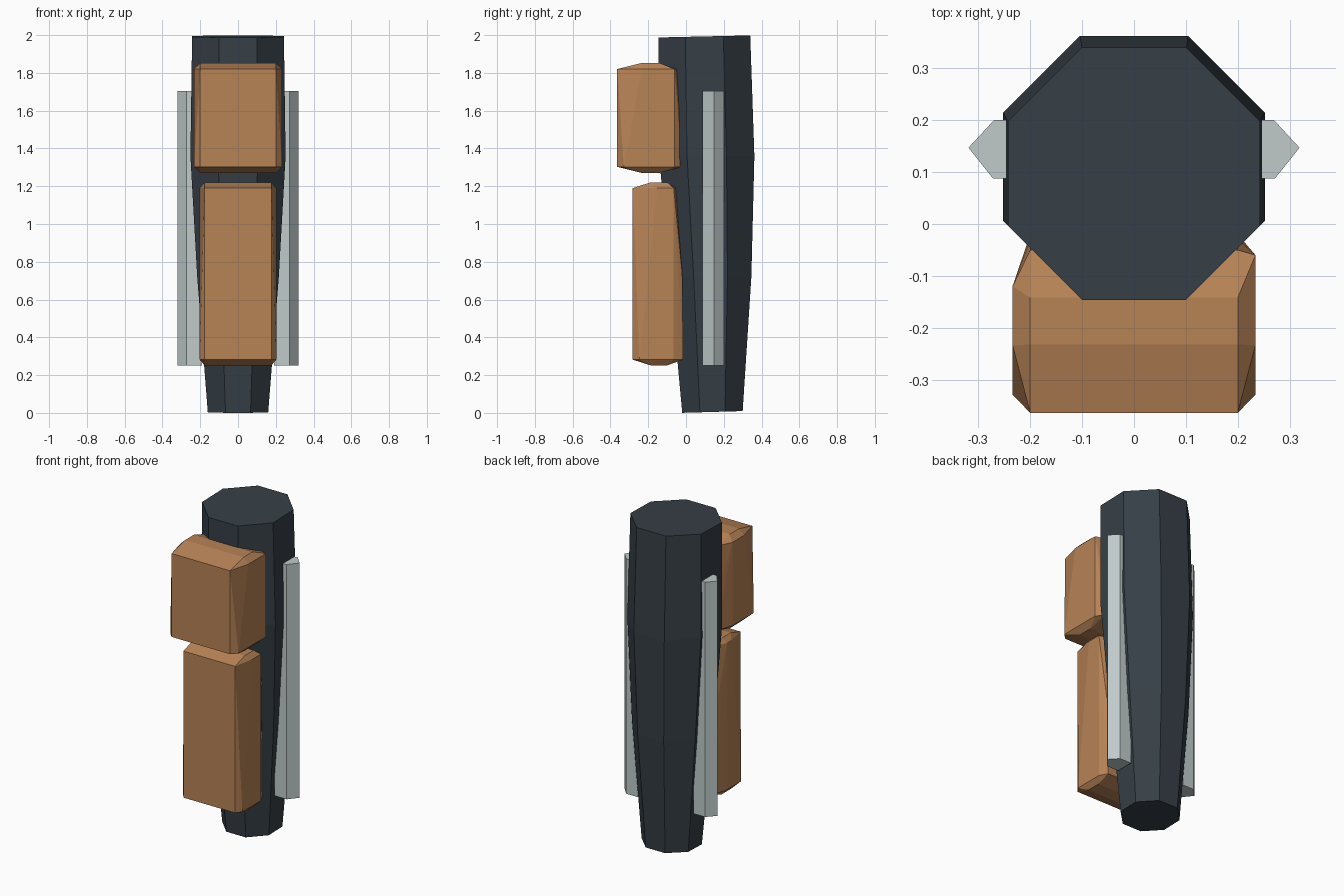
import bpy, bmesh, math

if "Cube" in bpy.data.objects:
    bpy.data.objects.remove(bpy.data.objects["Cube"])


def material(name, r, g, b):
    m = bpy.data.materials.new(name)
    m.diffuse_color = [(c / 255) ** 2.2 for c in (r, g, b)] + [1]
    m.use_nodes = True
    m.node_tree.nodes["Principled BSDF"].inputs["Base Color"].default_value = m.diffuse_color
    return m


DARK = material("dark slate", 57, 65, 72)
TAN = material("tan leather", 182, 130, 87)
GREY = material("pale grey", 190, 201, 201)


def finish(name, bm, mat):
    bmesh.ops.recalc_face_normals(bm, faces=bm.faces)
    me = bpy.data.meshes.new(name)
    bm.to_mesh(me)
    bm.free()
    me.materials.append(mat)
    bpy.context.collection.objects.link(bpy.data.objects.new(name, me))


def loft(name, rings, mat):
    """Skin a list of equal-length point rings and cap both ends."""
    bm = bmesh.new()
    rows = [[bm.verts.new(p) for p in ring] for ring in rings]
    n = len(rows[0])
    for a, b in zip(rows, rows[1:]):
        for i in range(n):
            j = (i + 1) % n
            bm.faces.new((a[i], a[j], b[j], b[i]))
    bm.faces.new(rows[0][::-1])
    bm.faces.new(rows[-1])
    finish(name, bm, mat)


def octagon(z, half, cy, tilt):
    r = half / math.cos(math.pi / 8)
    pts = []
    for k in range(8):
        a = math.pi / 8 + k * math.pi / 4
        s = math.sin(a)
        pts.append((r * math.cos(a), cy + r * s, z + tilt * s))
    return pts


# Tapered eight-sided body, slightly tilted at both ends
loft("body", [octagon(0.005, 0.16, 0.14, 0.005),
              octagon(0.72, 0.216, 0.13, 0),
              octagon(1.36, 0.252, 0.11, 0),
              octagon(1.993, 0.243, 0.097, 0.006)], DARK)

# Long side rails, mirrored left and right
profile = [(0.19, 0.088), (0.272, 0.088), (0.319, 0.147), (0.27, 0.2), (0.19, 0.2)]
for side, label in ((-1, "left"), (1, "right")):
    loft(label + "_rail", [[(side * x, y, z) for x, y in profile]
                           for z in (0.25, 1.705)], GREY)


def pouch(name, half, inset, front, z0, z1, bulge, back_low, back_mid, back_top):
    """Box pouch with chamfered sides and a low ridge above and below."""
    w = half - inset
    zm = (z0 + z1) / 2
    mid = (front + back_low) / 2
    pts = []
    for s in (-1, 1):
        for z, back in ((z0, back_low), (zm, back_mid), (z1, back_top)):
            pts.append((s * w, back, z))
        for z in (z0, z1):
            pts.append((s * w, front, z))
            # widest points of the flanks
            pts.append((s * half, front + (0.13 if z == z1 else 0.035), z))
            pts.append((s * half, back_low - 0.10 if s < 0 else back_top - 0.01, z))
        # top and bottom ridges
        for y in (mid - 0.04, mid + 0.05):
            pts.append((s * w, y, z1 + bulge))
            pts.append((s * w, y, z0 - bulge))
    bm = bmesh.new()
    for p in pts:
        bm.verts.new(p)
    res = bmesh.ops.convex_hull(bm, input=bm.verts)
    junk = [v for v in bm.verts if not v.link_faces]
    bmesh.ops.delete(bm, geom=junk, context='VERTS')
    bmesh.ops.dissolve_limit(bm, angle_limit=0.02, verts=bm.verts, edges=bm.edges)
    finish(name, bm, TAN)


# Two pouches stacked on the front
pouch("upper_pouch", 0.234, 0.034, -0.364, 1.303, 1.82, 0.033, -0.02, -0.03, -0.05)
pouch("lower_pouch", 0.203, 0.026, -0.282, 0.282, 1.19, 0.03, -0.015, -0.02, -0.055)
